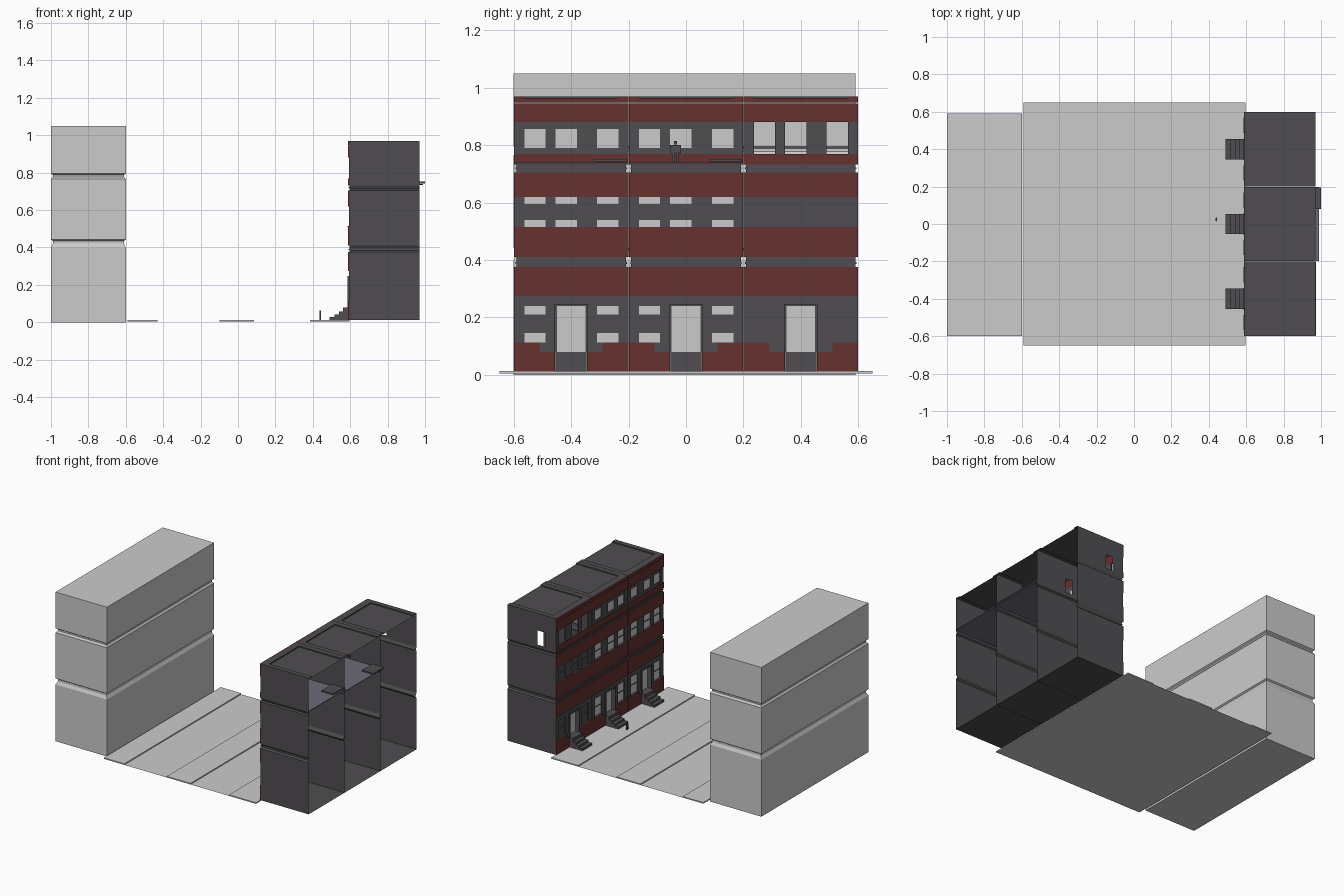
import bpy, bmesh

if "Cube" in bpy.data.objects:
    bpy.data.objects.remove(bpy.data.objects["Cube"])

def mat(name, c):
    m = bpy.data.materials.new(name)
    m.diffuse_color = (*c, 1)
    m.use_nodes = True
    m.node_tree.nodes["Principled BSDF"].inputs["Base Color"].default_value = m.diffuse_color
    return m

RED = mat("brick_red", (0.13, 0.032, 0.03))
DARK = mat("dark_grey", (0.08, 0.075, 0.082))
FLOOR = mat("floor_grey", (0.15, 0.15, 0.19))
LIGHT = None

class Part:
    """Collects boxes, faces and swept profiles into one named object."""
    def __init__(self, name, material=None):
        self.name, self.m, self.bm = name, material, bmesh.new()
    def face(self, *pts):
        self.bm.faces.new([self.bm.verts.new(p) for p in pts])
    def box(self, x0, x1, y0, y1, z0, z1):
        vs = bmesh.ops.create_cube(self.bm, size=1)["verts"]
        for v in vs:
            v.co = ((x0 + x1) / 2 + v.co.x * (x1 - x0), (y0 + y1) / 2 + v.co.y * (y1 - y0),
                    (z0 + z1) / 2 + v.co.z * (z1 - z0))
    def sweep_x(self, prof, x0, x1):
        for (a, b), (c, d) in zip(prof, prof[1:]):
            self.face((x0, a, b), (x1, a, b), (x1, c, d), (x0, c, d))
    def prism_x(self, poly, x0, x1):
        self.face(*[(x1, y, z) for y, z in poly])
        self.face(*[(x0, y, z) for y, z in reversed(poly)])
        self.sweep_x(poly + poly[:1], x0, x1)
    def done(self):
        bmesh.ops.remove_doubles(self.bm, verts=self.bm.verts, dist=1e-5)
        bmesh.ops.recalc_face_normals(self.bm, faces=self.bm.faces)
        me = bpy.data.meshes.new(self.name)
        self.bm.to_mesh(me)
        self.bm.free()
        ob = bpy.data.objects.new(self.name, me)
        bpy.context.collection.objects.link(ob)
        if self.m:
            me.materials.append(self.m)
        return ob

# plain block across the street, with two pinched storey grooves
blk = Part("opposite_block")
rings = [(0, 0), (0, .40), (.01, .42), (.01, .435), (0, .442), (0, .765), (.01, .778), (.01, .788), (0, .795), (0, 1.05)]
loops = []
for i, z in rings:
    loops.append([(-1 + i, -.6 + i, z), (-.6 - i, -.6 + i, z), (-.6 - i, .59 - i, z), (-1 + i, .59 - i, z)])
for a, b in zip(loops, loops[1:]):
    for k in range(4):
        n = (k + 1) % 4
        blk.face(a[k], a[n], b[n], b[k])
blk.face(*loops[0])
blk.face(*loops[-1])
blk.done()

# street: road sheet, two pavements, median
road = Part("road")
road.face((-.59, -.65, .005), (.595, -.65, .005), (.595, .65, .005), (-.59, .65, .005))
road.done()
pav = Part("pavements")
for x0, x1 in ((-.59, -.43), (-.10, .085), (.385, .595)):
    pav.box(x0, x1, -.65, .65, .005, .013)
pav.done()

H = .199
WALL = [(0, .012), (0, .375), (.009, .385), (.009, .395), (0, .41), (0, .705),
        (.009, .712), (.004, .722), (0, .732), (0, .75), (0, .85), (0, .97)]
XS = [.597, .68, .735, .97]
HOLES = {(1, 1), (2, -1), (2, 1)}          # (unit, side) with an attic opening
UPPER = [(-.163, -.09), (-.055, .02), (.09, .165)]
GROUND = [(-.163, -.09), (-.056, .056), (.09, .165)]

def band(part, c, holes, x0, x1, z0, z1):
    """Row of piers between openings."""
    edges = [-H] + [e for h in holes for e in h] + [H]
    for a, b in zip(edges[::2], edges[1::2]):
        part.box(x0, x1, c + a, c + b, z0, z1)

for u, c in enumerate((-.4, 0, .4)):
    tag = "_%d" % (u + 1)
    # side walls, open at the back
    shell = Part("party_walls" + tag, DARK)
    for s in (-1, 1):
        for xa, xb in zip(XS, XS[1:]):
            for (i, z0), (j, z1) in zip(WALL, WALL[1:]):
                if (u, s) in HOLES and z0 == .75 and xa == .68:
                    continue
                ya, yb = c + s * (H - i), c + s * (H - j)
                shell.face((xa, ya, z0), (xb, ya, z0), (xb, yb, z1), (xa, yb, z1))
    shell.face((.597, c - H, .012), (.97, c - H, .012), (.97, c + H, .012), (.597, c + H, .012))
    shell.done()
    # roof with sunken panel
    roof = Part("roof" + tag, DARK)
    r, lo = .165, .962
    roof.sweep_x([(c - H, .97), (c - r, .97), (c - r, lo), (c + r, lo), (c + r, .97), (c + H, .97)], .64, .97)
    roof.face((.59, c - H, .97), (.64, c - H, .97), (.64, c + H, .97), (.59, c + H, .97))
    roof.face((.64, c - r, lo), (.64, c + r, lo), (.64, c + r, .97), (.64, c - r, .97))
    roof.done()
    # red facade bands
    red = Part("brick_bands" + tag, RED)
    for z0, z1 in ((.275, .375), (.41, .515), (.62, .705), (.732, .77), (.88, .945), (.948, .97)):
        red.box(.589, .600, c - H, c + H, z0, z1)
    for s in (-1, 1):
        red.prism_x([(c + s * y, z) for y, z in ((.056, .012), (H, .012), (H, .113), (.11, .113), (.056, .082))],
                    .589, .600)
    red.done()
    # dark window bands and recessed string courses
    piers = Part("window_bands" + tag, DARK)
    band(piers, c, GROUND, .594, .602, .113, .24)
    piers.box(.594, .602, c - H, c + H, .24, .275)
    band(piers, c, UPPER, .594, .602, .515, .62)
    band(piers, c, UPPER, .594, .602, .77, .88)
    for s in (-1, 1):
        a, b = sorted((c + s * .056, c + s * .11))
        piers.box(.597, .602, a, b, .08, .113)
    for z0, z1 in ((.375, .41), (.705, .732)):
        piers.box(.598, .602, c - H + .008, c + H - .008, z0, z1)
        piers.box(.592, .602, c - H + .005, c + H - .005, z0 + .012, z0 + .018)
    piers.done()
    # sashes, panes and sills
    sash = Part("window_frames" + tag, DARK)
    pane = Part("window_panes" + tag, DARK if u == 2 else LIGHT)
    rows = [(GROUND[::2], .113, .24, .145, .21), (UPPER, .515, .62, .54, .595)]
    for wins, z0, z1, r0, r1 in rows:
        for a, b in wins:
            pane.face((.600, c + a, z0), (.600, c + b, z0), (.600, c + b, z1), (.600, c + a, z1))
            sash.box(.6005, .603, c + a, c + b, r0, r1)
            sash.box(.597, .600, c + a, c + b, (z0 + z1) / 2 - .003, (z0 + z1) / 2 + .003)
            sash.box(.586, .596, c + a - .004, c + b + .004, z0 - .006, z0)
    if u < 2:
        for a, b in UPPER:
            pane.face((.600, c + a, .79), (.600, c + b, .79), (.600, c + b, .857), (.600, c + a, .857))
            sash.box(.595, .602, c + a, c + b, .77, .79)
            sash.box(.595, .602, c + a, c + b, .857, .88)
    sash.done()
    pane.done()
    # doorway surround and door
    jamb = Part("door_surround" + tag, DARK)
    for s in (-1, 1):
        a, b = sorted((c + s * .05, c + s * .058))
        jamb.box(.585, .62, a, b, .08, .245)
    jamb.box(.585, .62, c - .058, c + .058, .24, .247)
    jamb.done()
    door = Part("door" + tag, LIGHT)
    door.face((.615, c - .05, .08), (.615, c + .05, .08), (.615, c + .05, .24), (.615, c - .05, .24))
    door.done()
    # stoop
    stoop = Part("stoop" + tag, DARK)
    for x0, z in ((.488, .028), (.515, .042), (.54, .058), (.562, .08)):
        stoop.box(x0, .618 if z == .08 else .598, c - .054, c + .054, .012, z)
    stoop.done()
    # attic floor and low platform
    if u < 2:
        fl = Part("attic_floor" + tag, FLOOR)
        fl.box(.602, .972, c - H + .003, c + H - .003, .734, .739)
        if u == 1:
            fl.box(.972, .988, c - H, c + H, .735, .739)
        fl.done()
        pad = Part("platform" + tag, DARK)
        x1 = 1.0 if u == 1 else .965
        pad.box(x1 - .09, x1, c + .08, c + .195, .743, .752)
        pad.done()

def person(name, x, y, z, h):
    """Tiny low-poly pedestrian of height h."""
    p = Part(name, DARK)
    w = h * .09
    for s in (-1, 1):
        p.box(x - w * .7, x + w * .7, y + s * w - w * .7, y + s * w + w * .7, z, z + h * .48)
        p.box(x - w * .5, x + w * .5, y + s * w * 2.3 - w * .5, y + s * w * 2.3 + w * .5, z + h * .42, z + h * .82)
    p.box(x - w, x + w, y - w * 1.8, y + w * 1.8, z + h * .48, z + h * .83)
    p.box(x - w * .8, x + w * .8, y - w * .8, y + w * .8, z + h * .85, z + h)
    p.done()

person("pedestrian", .44, .025, .013, .05)
person("resident", .80, -.037, .739, .075)
